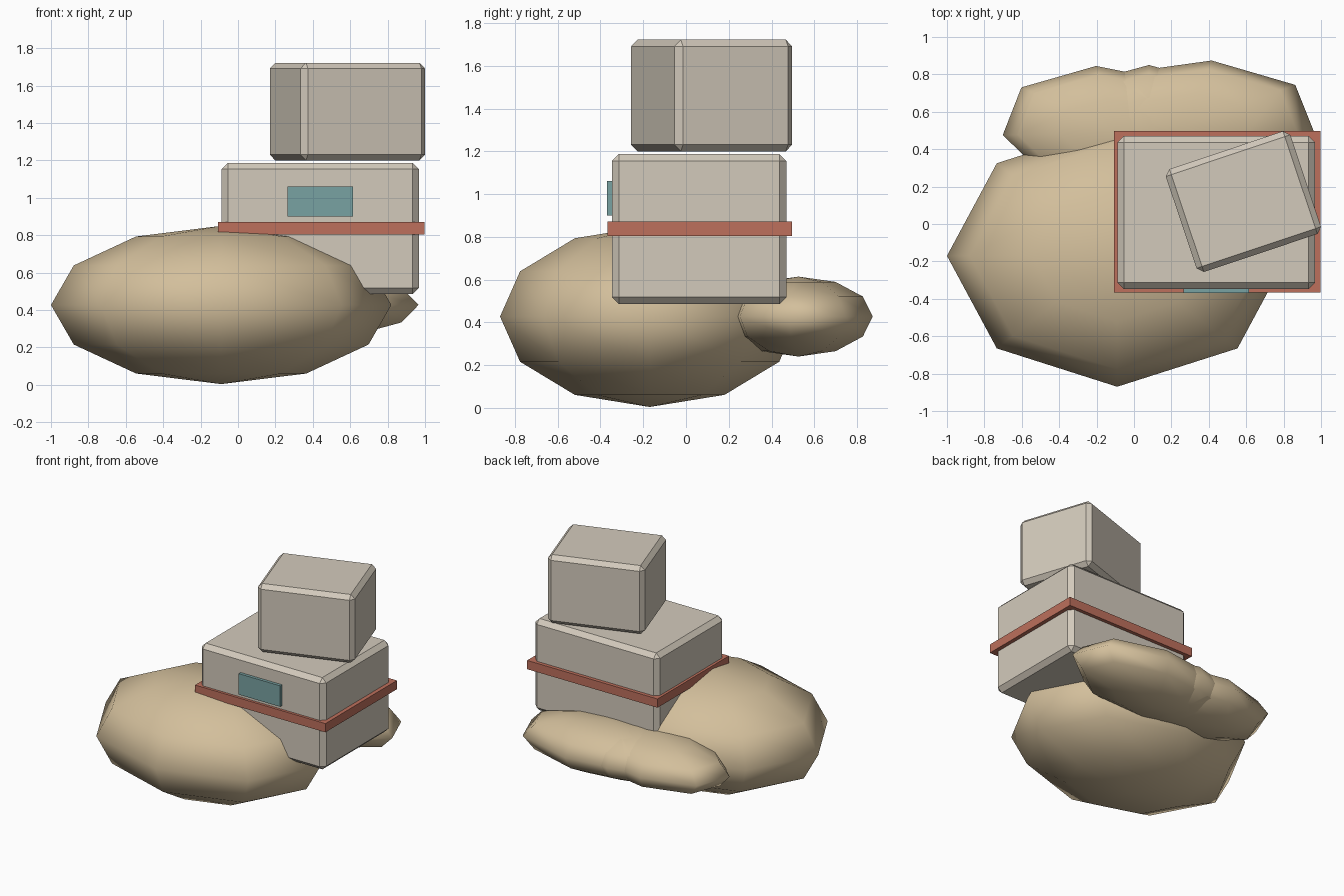
import bpy, bmesh, math
from mathutils import Matrix, Vector

if "Cube" in bpy.data.objects:
    bpy.data.objects.remove(bpy.data.objects["Cube"], do_unlink=True)


def material(name, rgb):
    m = bpy.data.materials.new(name)
    m.use_nodes = True
    m.diffuse_color = (*rgb, 1)
    m.node_tree.nodes["Principled BSDF"].inputs["Base Color"].default_value = (*rgb, 1)
    return m


SAND = material("sand", (0.65, 0.52, 0.33))
STONE = material("pale stone", (0.65, 0.59, 0.50))
RUST = material("rust red", (0.51, 0.16, 0.107))
TEAL = material("dusty teal", (0.19, 0.36, 0.36))


def finish(name, bm, mat, smooth=False):
    me = bpy.data.meshes.new(name)
    bm.to_mesh(me)
    bm.free()
    me.materials.append(mat)
    for p in me.polygons:
        p.use_smooth = smooth
    ob = bpy.data.objects.new(name, me)
    bpy.context.collection.objects.link(ob)
    return ob


def blob(name, centre, u, v, height):
    """Low-poly ellipsoid spanned by two horizontal half-axes and a height."""
    bm = bmesh.new()
    bmesh.ops.create_uvsphere(bm, u_segments=8, v_segments=6, radius=1)
    for vert in bm.verts:
        x, y, z = vert.co
        vert.co = Vector(centre) + Vector((u[0] * x + v[0] * y, u[1] * x + v[1] * y, height * z))
    return finish(name, bm, SAND, True)


def box(name, lo, hi, mat, bevel=0, turn=0):
    """Box between two corners, with an optional chamfer and turn about z."""
    lo, hi = Vector(lo), Vector(hi)
    bm = bmesh.new()
    bmesh.ops.create_cube(bm, size=1, matrix=Matrix.Diagonal((*(hi - lo), 1)))
    if bevel:
        bmesh.ops.bevel(bm, geom=bm.edges[:], offset=bevel, segments=1,
                        affect='EDGES', profile=0.5)
    ob = finish(name, bm, mat)
    ob.location = (lo + hi) / 2
    ob.rotation_euler.z = math.radians(turn)
    return ob


# Large rounded mound
blob("mound", (-0.09, -0.17, 0.427), (0.91, 0), (0, 0.70), 0.423)

# Low row of three merged lobes behind it
blob("back_lobe_right", (-0.09, 0.49, 0.427), (0.612, 0.015), (-0.112, 0.355), 0.18)
blob("back_lobe_middle", (0.08, 0.50, 0.427), (0.53, 0), (0, 0.35), 0.18)
blob("back_lobe_left", (0.275, 0.526, 0.427), (0.69, -0.04), (0.14, 0.348), 0.187)

# Stacked chamfered blocks
box("lower_block", (-0.087, -0.347, 0.485), (0.967, 0.47, 1.187), STONE, 0.033)
box("upper_block", (0.234, -0.17, 1.20), (0.936, 0.41, 1.722), STONE, 0.031, 18.5)

# Belt around the lower block and the front window
box("belt", (-0.107, -0.367, 0.805), (0.997, 0.497, 0.872), RUST)
box("front_window", (0.265, -0.37, 0.90), (0.616, -0.33, 1.06), TEAL)
